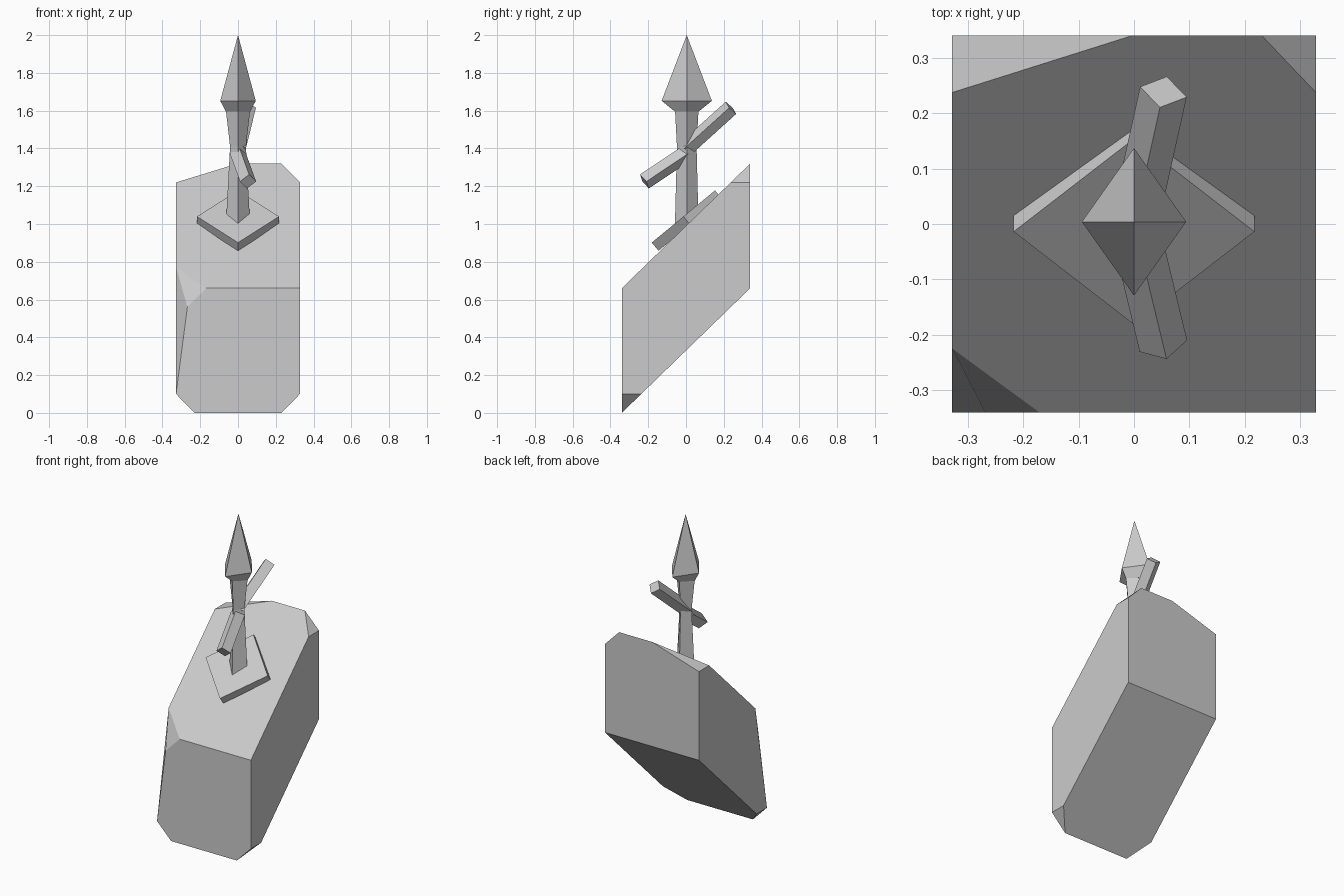
import bpy, bmesh, math
from mathutils import Matrix, Vector

cube = bpy.data.objects.get("Cube")
if cube:
    bpy.data.objects.remove(cube, do_unlink=True)

stone = bpy.data.materials.new("grey stone")
stone.use_nodes = True
colour = (0.6, 0.6, 0.6, 1)
stone.diffuse_color = colour
stone.node_tree.nodes["Principled BSDF"].inputs["Base Color"].default_value = colour


def finish(name, bm):
    bmesh.ops.recalc_face_normals(bm, faces=bm.faces[:])
    mesh = bpy.data.meshes.new(name)
    bm.to_mesh(mesh)
    bm.free()
    mesh.materials.append(stone)
    obj = bpy.data.objects.new(name, mesh)
    bpy.context.collection.objects.link(obj)
    return obj


def cut_corner(bm, a, b, c):
    """Slice off everything beyond the plane through three points."""
    a, b, c = Vector(a), Vector(b), Vector(c)
    normal = (b - a).cross(c - a).normalized()
    if normal.dot(a - Vector((0, 0, 0.66))) < 0:
        normal = -normal
    geom = bm.verts[:] + bm.edges[:] + bm.faces[:]
    cut = bmesh.ops.bisect_plane(bm, geom=geom, dist=1e-4, plane_co=a,
                                 plane_no=normal, clear_outer=True)
    edges = [e for e in bm.edges if e.is_boundary]
    bmesh.ops.holes_fill(bm, edges=edges, sides=0)


# Leaning block: a sheared box with chipped corners
W, D, H = 0.328, 0.34, 0.66
bm = bmesh.new()
bmesh.ops.create_cube(bm, size=1)
for v in bm.verts:
    rise = H * (v.co.y + v.co.z + 1)
    v.co = (v.co.x * 2 * W, v.co.y * 2 * D, rise)
for s in (1, -1):
    cut_corner(bm, (s * W, -D, 0.1), (s * 0.23, -D, 0), (s * W, -0.237, 0.1))
for x in (0.23, -0.002):
    side = W if x > 0 else -W
    cut_corner(bm, (x, D, 2 * H), (side, D, 1.22), (side, 0.237, 1.22))
ridge, chip = (-W, -0.224, 0.773), (-0.268, -D, 0.56)
cut_corner(bm, ridge, chip, (-W, -D, 0.1))
cut_corner(bm, ridge, chip, (-0.17, -D, H))
finish("leaning_block", bm)

# Diamond plate lying on the slope
bm = bmesh.new()
bmesh.ops.create_cone(bm, cap_ends=True, segments=4, radius1=0.217,
                      radius2=0.217, depth=0.056,
                      matrix=Matrix.Translation((0, 0.004, 1.018))
                      @ Matrix.Rotation(math.radians(39.5), 4, 'X'))
finish("diamond_plate", bm)


def lofted_diamond(name, rings, tip=None):
    """Stack four-sided rings (half width, half depth, height)."""
    bm = bmesh.new()
    loops = []
    for rx, ry, z in rings:
        corners = ((rx, 0), (0, ry), (-rx, 0), (0, -ry))
        loops.append([bm.verts.new((x, y + 0.004, z)) for x, y in corners])
    for low, high in zip(loops, loops[1:]):
        for i in range(4):
            j = (i + 1) % 4
            bm.faces.new((low[i], low[j], high[j], high[i]))
    bm.faces.new(loops[0][::-1])
    if tip:
        top = bm.verts.new((0, 0.004, tip))
        for i in range(4):
            bm.faces.new((loops[-1][i], loops[-1][(i + 1) % 4], top))
    else:
        bm.faces.new(loops[-1])
    finish(name, bm)


# Waisted post and its spearhead
lofted_diamond("post", [(0.065, 0.063, 0.98), (0.042, 0.052, 1.41), (0.064, 0.062, 1.6)])
lofted_diamond("spearhead", [(0.064, 0.062, 1.595), (0.094, 0.133, 1.652)], tip=2.0)


# Square branches, one rising to the back and one drooping to the front
def branch(name, start, end, radius):
    start, end = Vector(start), Vector(end)
    axis = end - start
    bm = bmesh.new()
    bmesh.ops.create_cone(bm, cap_ends=True, segments=4, radius1=radius,
                          radius2=radius, depth=axis.length,
                          matrix=Matrix.Translation((start + end) / 2)
                          @ axis.to_track_quat('Z', 'Y').to_matrix().to_4x4())
    finish(name, bm)


branch("back_branch", (0, 0, 1.4), (0.053, 0.238, 1.615), 0.043)
branch("front_branch", (0, 0, 1.372), (0.053, -0.22, 1.225), 0.044)
